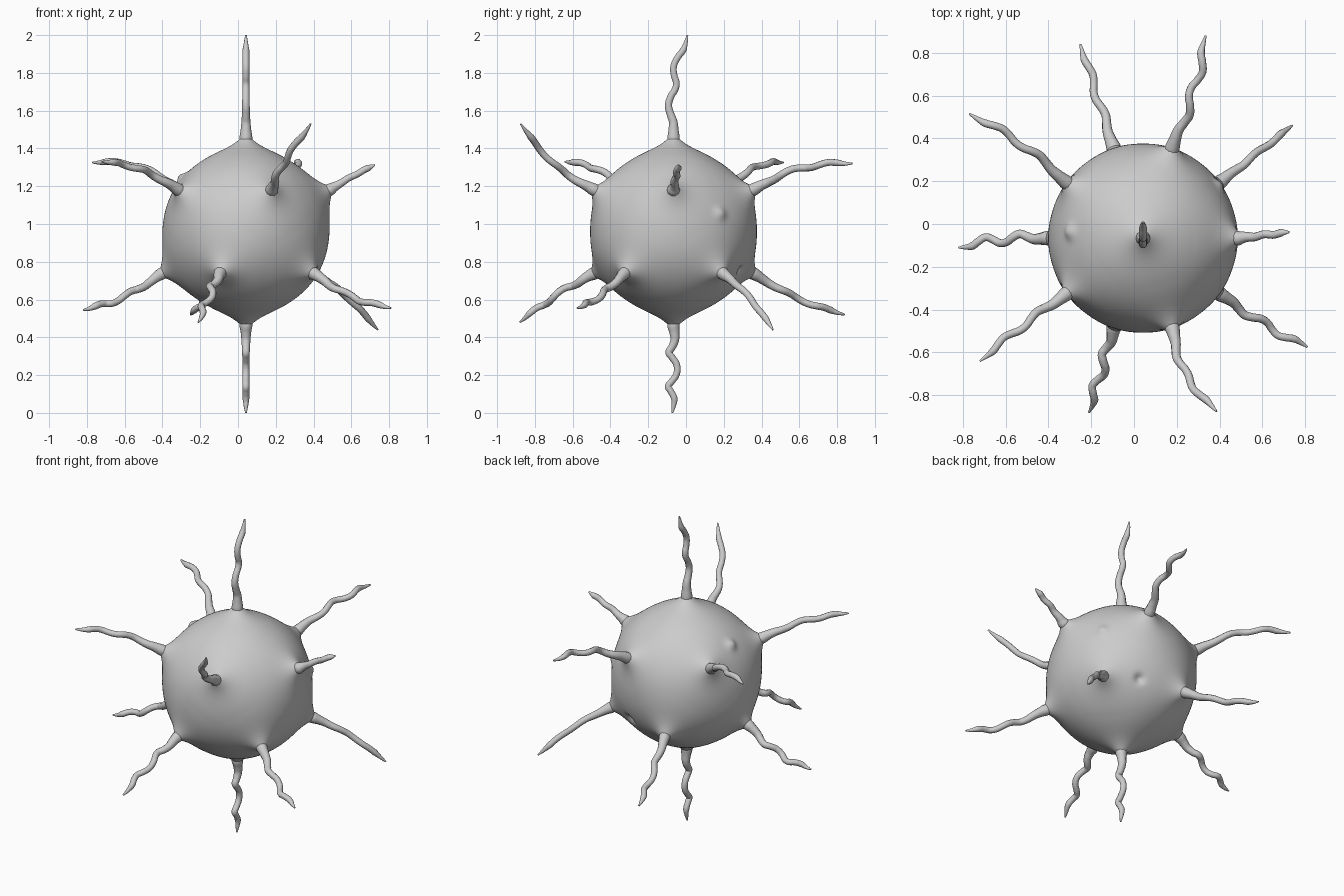
import bpy, bmesh, math
from mathutils import Vector

if "Cube" in bpy.data.objects:
    bpy.data.objects.remove(bpy.data.objects["Cube"])

C = Vector((0.042, -0.066, 0.96))          # body centre
Z = Vector((0, 0, 1))

# Tentacle tips: (x, y, z), sideways bow, upward bow, wiggle size.
# Each ring runs counter-clockwise in steps of 72 degrees.
upper = [((.725, -.038, 1.313), 0, .005, .004),
         ((.335, .88, 1.32), -.02, .045, .018),
         ((-.77, .515, 1.325), -.025, .05, .012),
         ((-.72, -.64, 1.33), -.008, .035, .012),
         ((.385, -.875, 1.53), -.045, -.04, .01)]
lower = [((.74, .46, .44), 0, .03, .005),
         ((-.25, .84, .52), 0, -.025, .012),
         ((-.82, -.11, .545), -.018, -.03, .02),
         ((-.21, -.88, .48), 0, .015, .02),
         ((.81, -.575, .555), -.012, -.03, .015)]

# Spikes sit on icosahedron corners: two poles and two staggered rings
spikes = [(Z, Vector((0, 1, 0)), ((.042, .008, 2.0), -.04, 0, .018)),
          (-Z, Vector((0, 1, 0)), ((.042, -.073, 0), 0, 0, .024))]
for tips, start, up in ((upper, 0, 1), (lower, 36, -1)):
    for k, tip in enumerate(tips):
        a = math.radians(start + 72 * k)
        out = Vector((math.cos(a), math.sin(a), 0))
        spikes.append(((2 * out + up * Z).normalized(), Z.cross(out), tip))

# Small surface warts and a dent: direction, height, angular width
marks = [(Vector((-.36, .03, .3)), .022, .07),
         (Vector((.37, .26, .1)), .018, .07),
         (Vector((.16, .36, -.21)), -.025, .06)]

# Round body, drawn out into a soft cone at every spike
bm = bmesh.new()
bmesh.ops.create_icosphere(bm, subdivisions=6, radius=1)
for v in bm.verts:
    d = v.co.normalized()
    near = min(d.angle(s[0], 0) for s in spikes)
    r = 0.44 + 0.085 * math.exp(-near / 0.13)
    for m, h, w in marks:
        r += h * math.exp(-(d.angle(m) / w) ** 2)
    v.co = C + d * r
me = bpy.data.meshes.new("body")
bm.to_mesh(me)
bm.free()
me.shade_smooth()
bpy.context.collection.objects.link(bpy.data.objects.new("body", me))


# Wavy tapering tentacle from the cone to its tip
def tentacle(name, d, side, tip, bow_side, bow_up, wiggle):
    base, tip, n = C + d * 0.5, Vector(tip), 14
    cu = bpy.data.curves.new(name, 'CURVE')
    cu.dimensions = '3D'
    cu.bevel_depth = 0.02
    cu.bevel_resolution = 3
    cu.resolution_u = 5
    cu.use_fill_caps = True
    sp = cu.splines.new('BEZIER')
    sp.bezier_points.add(n)
    for i, bp in enumerate(sp.bezier_points):
        t = (i - 1) / (n - 1)
        if i == 0:                          # root hidden inside the body
            bp.co = C + d * 0.43
        else:
            arch = math.sin(math.pi * t)
            fade = min(1, 3 * t, 4 * (1 - t)) * wiggle
            bp.co = (base.lerp(tip, t)
                     + side * (bow_side * arch + fade * math.sin(5 * math.pi * t))
                     + Z * (bow_up * arch + 0.5 * fade * math.cos(5 * math.pi * t)))
        bp.handle_left_type = bp.handle_right_type = 'AUTO'
        bp.radius = 0.9 + 0.8 * math.exp(-max(t, 0) / 0.15)
        if t > 0.85:
            bp.radius *= 1 - 0.75 * (t - 0.85) / 0.15
    sp.use_smooth = True
    bpy.context.collection.objects.link(bpy.data.objects.new(name, cu))


for i, (d, side, tip) in enumerate(spikes):
    tentacle(f"tentacle_{i + 1}", d, side, *tip)
